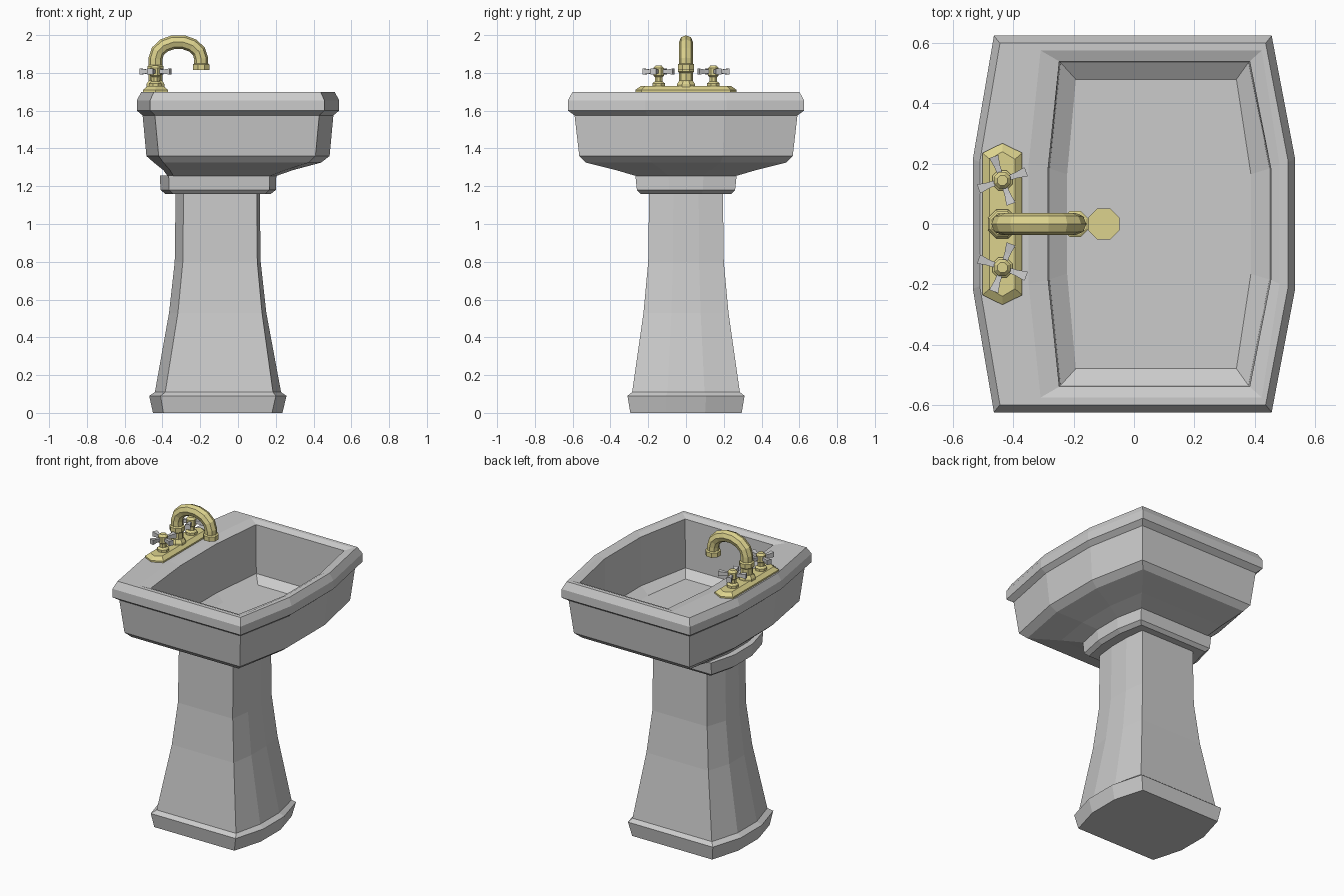
import bpy, bmesh, math

if "Cube" in bpy.data.objects:
    bpy.data.objects.remove(bpy.data.objects["Cube"])

gold = bpy.data.materials.new("brass")
gold.diffuse_color = (0.72, 0.65, 0.27, 1)
gold.use_nodes = True
gold.node_tree.nodes["Principled BSDF"].inputs["Base Color"].default_value = gold.diffuse_color


def loft(name, rings, mat=None):
    """Skin a stack of equal-length point rings and cap both ends."""
    bm = bmesh.new()
    loops = [[bm.verts.new(p) for p in r] for r in rings]
    n = len(loops[0])
    for a, b in zip(loops, loops[1:]):
        for i in range(n):
            bm.faces.new((a[i], a[(i + 1) % n], b[(i + 1) % n], b[i]))
    bm.faces.new(loops[0])
    bm.faces.new(loops[-1])
    bmesh.ops.recalc_face_normals(bm, faces=bm.faces)
    me = bpy.data.meshes.new(name)
    bm.to_mesh(me)
    bm.free()
    ob = bpy.data.objects.new(name, me)
    bpy.context.collection.objects.link(ob)
    if mat:
        me.materials.append(mat)
    return ob


def bowed(z, xl, xr, cl, cr, y):
    """Straight front and back, ends bowed out from corners cl/cr to xl/xr."""
    m = 0.344 * y
    return [(cl, -y, z), (cr, -y, z), (xr, -m, z), (xr, m, z),
            (cr, y, z), (cl, y, z), (xl, m, z), (xl, -m, z)]


def lathe(name, x, y, profile, mat=None, n=8):
    step = 2 * math.pi / n
    return loft(name, [[(x + r * math.cos((i + .5) * step), y + r * math.sin((i + .5) * step), z)
                        for i in range(n)] for r, z in profile], mat)


# Pedestal with flared foot
loft("pedestal", [bowed(*r) for r in [
    (0, -.45, .235, -.395, .18, .295),
    (.09, -.47, .257, -.41, .20, .31),
    (.11, -.44, .228, -.385, .185, .285),
    (.53, -.365, .15, -.318, .127, .225),
    (.80, -.335, .12, -.292, .102, .20),
    (1.17, -.33, .115, -.288, .10, .195)]])

# Collar between pedestal and basin
loft("collar", [bowed(*r) for r in [
    (1.16, -.385, .175, -.345, .145, .24),
    (1.18, -.41, .20, -.365, .166, .26),
    (1.258, -.414, .203, -.367, .168, .268)]])

# Basin: underside, body, rolled rim, then down into the bowl
loft("basin", [bowed(*r) for r in [
    (1.25, -.37, .19, -.34, .16, .25),
    (1.285, -.395, .29, -.36, .25, .37),
    (1.325, -.445, .44, -.395, .375, .53),
    (1.36, -.485, .485, -.42, .41, .565),
    (1.575, -.505, .505, -.44, .43, .59),
    (1.60, -.535, .535, -.465, .457, .625),
    (1.655, -.535, .535, -.465, .457, .625),
    (1.70, -.512, .512, -.445, .437, .60),
    (1.70, -.35, .483, -.31, .424, .576),
    (1.685, -.285, .454, -.248, .384, .54),
    (1.37, -.28, .450, -.244, .380, .536),
    (1.33, -.222, .388, -.193, .34, .48)]])

# Drain
lathe("drain", -.10, 0, [(.056, 1.325), (.056, 1.336)], gold)

# Faucet base plate
FX = -.437


def plate(z, w, s, e):
    return [(FX + a, b, z) for a, b in
            [(-w, -s), (0, -e), (w, -s), (w, s), (0, e), (-w, s)]]


loft("faucet_plate", [plate(1.695, .066, .236, .268), plate(1.71, .066, .236, .268),
                      plate(1.73, .042, .215, .24)], gold)

# Spout: octagonal tube along an arch
path = [(FX, 1.71)] + [(-.316 - .121 * math.cos(math.pi * i / 7), 1.875 + .09 * math.sin(math.pi * i / 7))
                       for i in range(8)] + [(-.195, 1.83)]
cu = bpy.data.curves.new("spout", 'CURVE')
cu.dimensions = '3D'
cu.bevel_depth = .037
cu.bevel_resolution = 2
cu.use_fill_caps = True
sp = cu.splines.new('POLY')
sp.points.add(len(path) - 1)
for p, (x, z) in zip(sp.points, path):
    p.co = (x, 0, z, 1)
    sp.use_smooth = False
cu.materials.append(gold)
bpy.context.collection.objects.link(bpy.data.objects.new("spout", cu))
lathe("spout_nozzle", -.195, 0, [(.047, 1.815), (.047, 1.845), (.038, 1.85)], gold)
lathe("spout_foot", FX, 0, [(.052, 1.72), (.052, 1.74), (.038, 1.76)], gold)
lathe("spout_ring", FX, 0, [(.038, 1.80), (.046, 1.807), (.046, 1.835), (.038, 1.842)], gold)

# Two cross handles, mirrored in y
for side, label in ((1, "right"), (-1, "left")):
    hy = side * .145
    lathe(label + "_valve", FX, hy, [(.036, 1.72), (.036, 1.745), (.022, 1.755), (.022, 1.778),
                                     (.03, 1.785), (.03, 1.825), (.018, 1.838)], gold)
    for k in range(4):
        a = side * math.radians(20 + 90 * k)
        c, s = math.cos(a), math.sin(a)
        rings = []
        for r, w, h in ((.015, .008, .009), (.05, .010, .011), (.084, .016, .016)):
            rings.append([(FX + r * c - u * s, hy + r * s + u * c, 1.807 + v)
                          for u, v in ((-w, -h), (w, -h), (w, h), (-w, h))])
        loft(f"{label}_handle_arm_{k + 1}", rings)
